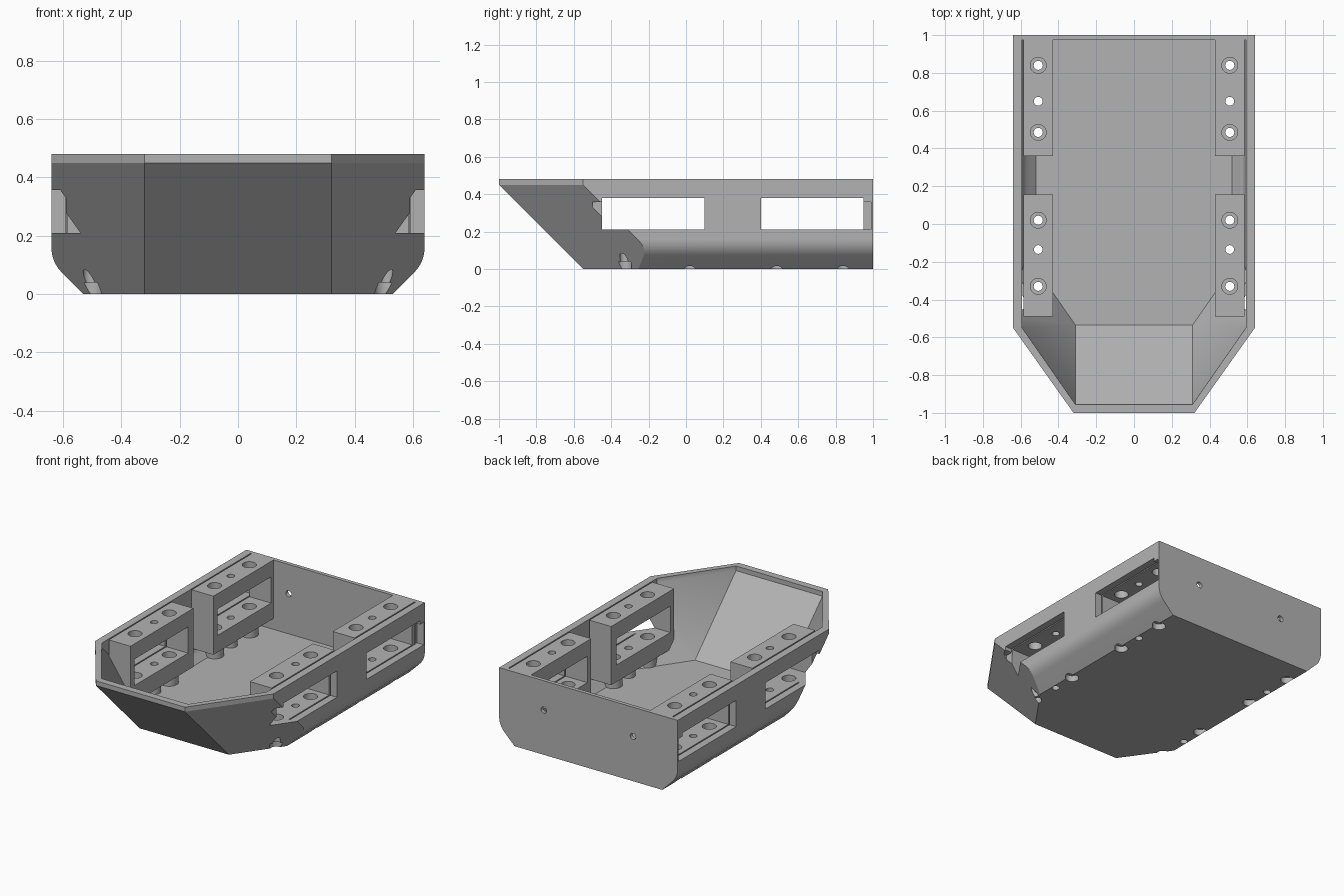
import bpy, bmesh
from math import sin, cos, pi, tan
from mathutils import Matrix, Vector

if "Cube" in bpy.data.objects:
    bpy.data.objects.remove(bpy.data.objects["Cube"])

grey = bpy.data.materials.new("plain_grey")
grey.use_nodes = True
colour = (0.45, 0.45, 0.45, 1)
grey.diffuse_color = colour
grey.node_tree.nodes["Principled BSDF"].inputs["Base Color"].default_value = colour


def finish(bm, name):
    bmesh.ops.recalc_face_normals(bm, faces=bm.faces)
    mesh = bpy.data.meshes.new(name)
    bm.to_mesh(mesh)
    bm.free()
    obj = bpy.data.objects.new(name, mesh)
    mesh.materials.append(grey)
    bpy.context.collection.objects.link(obj)
    return obj


def loft(name, rings):
    """Closed solid through rings of equal point count."""
    bm = bmesh.new()
    loops = [[bm.verts.new(p) for p in ring] for ring in rings]
    n = len(loops[0])
    for a, b in zip(loops, loops[1:]):
        for i in range(n):
            j = (i + 1) % n
            bm.faces.new((a[i], a[j], b[j], b[i]))
    bm.faces.new(loops[0][::-1])
    bm.faces.new(loops[-1])
    return finish(bm, name)


def box(name, lo, hi):
    lo, hi = Vector(lo), Vector(hi)
    bm = bmesh.new()
    bmesh.ops.create_cube(bm, size=1, matrix=Matrix.Translation((lo + hi) / 2)
                          @ Matrix.Diagonal((*(hi - lo), 1)))
    return finish(bm, name)


def side_box(name, s, x, y, z):
    """Box given by ranges, mirrored to side s."""
    xs = sorted((s * x[0], s * x[1]))
    return box(name, (xs[0], y[0], z[0]), (xs[1], y[1], z[1]))


def rod(name, centre, radius, length, axis="Z"):
    turn = Matrix.Rotation(pi / 2, 4, "X") if axis == "Y" else Matrix()
    bm = bmesh.new()
    bmesh.ops.create_cone(bm, cap_ends=True, segments=32, radius1=radius,
                          radius2=radius, depth=length,
                          matrix=Matrix.Translation(centre) @ turn)
    return finish(bm, name)


def upright(name, x, y, radius, z0, z1):
    return rod(name, (x, y, (z0 + z1) / 2), radius, z1 - z0)


def combine(target, tool, operation="DIFFERENCE"):
    mod = target.modifiers.new("cut", "BOOLEAN")
    mod.operation, mod.object, mod.solver = operation, tool, "EXACT"
    bpy.context.view_layer.objects.active = target
    bpy.ops.object.modifier_apply(modifier=mod.name)
    bpy.data.objects.remove(tool)


def boat_solid(name, half, floor_half, z0, z1, back, nose, nose_half, shoulder):
    """Bilged cross-section along y, trimmed by a raked pointed bow."""
    t = 0.05
    r = t / tan(pi / 8)
    cz = z0 + half - floor_half + t
    bilge = [(half - r + r * cos(a), cz + r * sin(a))
             for a in (-pi / 4 + pi / 4 * i / 8 for i in range(9))]
    right = [(floor_half, z0)] + bilge + [(half, z1)]
    section = right + [(-x, z) for x, z in reversed(right)]
    body = loft(name, [[(x, y, z) for x, z in section] for y in (-1.5, back)])

    # bow plan is carried past the sides so the trim is clean
    slope = (shoulder - nose) / (half - nose_half)
    wide = 0.9
    plan = [(nose_half, nose), (wide, nose + slope * (wide - nose_half)), (wide, 3)]
    plan = plan + [(-x, y) for x, y in reversed(plan)]
    rings = []
    for z in (-0.1, 0.45, 0.8):
        rake = max(0, 0.45 - z)
        rings.append([(x, y + (rake if y < 2 else 0), z) for x, y in plan])
    combine(body, loft("bow_trim", rings), "INTERSECT")
    return body


# Hull and its hollow
hull = boat_solid("hull", 0.64, 0.53, 0, 0.48, 1, -1, 0.32, -0.55)
hollow = boat_solid("hollow", 0.592, 0.52, 0.03, 0.6, 0.975, -0.955, 0.31, -0.55)

mounts = {  # block y range: large hole rows, small hole row
    (0.36, 1.1): ((0.84, 0.485), 0.65),
    (-0.49, 0.155): ((0.02, -0.33), -0.135),
}
hole_x = 0.507

# Mount blocks and posts are left standing in the hollow
for s in (1, -1):
    for span, (large, small) in mounts.items():
        combine(hollow, side_box("block", s, (0.428, 0.584), span, (0.1, 0.7)))
        for y in (*large, small):
            radius = 0.04 if y == small else 0.055
            combine(hollow, upright("post", s * hole_x, y, radius, -0.1, 0.15))
combine(hull, hollow)

# Side windows, outer recesses and screw holes
for s in (1, -1):
    for y0, y1, r0, r1 in ((0.4, 0.95, 0.9, 0.99), (-0.45, 0.1, -0.5, -0.4)):
        combine(hull, side_box("window", s, (0.4, 0.7), (y0, y1), (0.21, 0.38)))
        combine(hull, side_box("recess", s, (0.59, 0.7), (r0, r1), (0.21, 0.357)))
    for large, small in mounts.values():
        x = s * hole_x
        combine(hull, upright("small_hole", x, small, 0.023, -0.1, 0.6))
        for y in large:
            combine(hull, upright("screw_hole", x, y, 0.024, -0.1, 0.6))
            combine(hull, upright("top_bore", x, y, 0.042, 0.13, 0.6))
            combine(hull, upright("bottom_bore", x, y, 0.04, -0.1, 0.04))
    combine(hull, rod("back_hole", (s * 0.32, 1, 0.29), 0.02, 0.2, "Y"))

# Soft bilge and bores, crisp edges elsewhere
bpy.ops.object.select_all(action="DESELECT")
hull.select_set(True)
bpy.context.view_layer.objects.active = hull
bpy.ops.object.shade_smooth_by_angle(angle=pi / 6)
